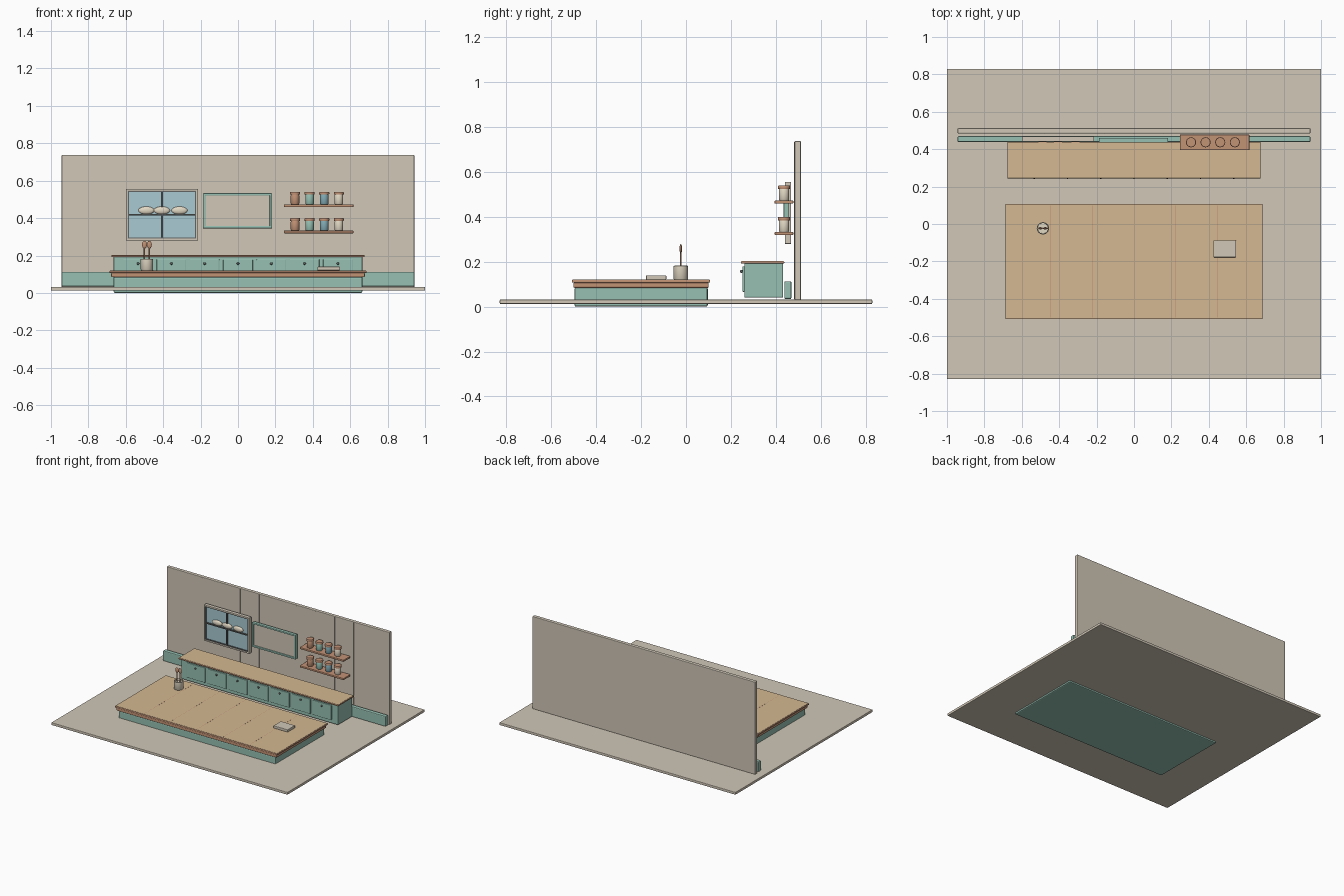
import bpy, bmesh, math
from mathutils import Matrix

if "Cube" in bpy.data.objects:
    bpy.data.objects.remove(bpy.data.objects["Cube"])


def srgb(r, g, b):
    f = lambda c: c / 12.92 if c <= 0.04045 else ((c + 0.055) / 1.055) ** 2.4
    return (f(r / 255), f(g / 255), f(b / 255), 1)


def mat(name, *rgb):
    m = bpy.data.materials.new(name)
    m.diffuse_color = srgb(*rgb)
    m.use_nodes = True
    m.node_tree.nodes["Principled BSDF"].inputs["Base Color"].default_value = m.diffuse_color
    return m


BEIGE = mat("warm_beige", 208, 199, 183)
TEAL = mat("sage_teal", 150, 192, 178)
TAN = mat("light_wood", 211, 184, 146)
BROWN = mat("brown_wood", 194, 146, 117)
GLASS = mat("pale_blue_glass", 168, 202, 210)
DARK = mat("dark_grey", 96, 100, 98)
CREAM = mat("cream", 226, 216, 196)
BLUE = mat("dusty_blue", 130, 170, 180)


def finish(bm, name, m):
    me = bpy.data.meshes.new(name)
    bm.to_mesh(me)
    bm.free()
    me.materials.append(m)
    ob = bpy.data.objects.new(name, me)
    bpy.context.collection.objects.link(ob)
    return ob


def box(name, m, x, y, z, bevel=0.0):
    """Box from (min, max) ranges, with optional rounded edges."""
    bm = bmesh.new()
    bmesh.ops.create_cube(bm, size=1)
    for v in bm.verts:
        for i, r in enumerate((x, y, z)):
            v.co[i] = r[0] if v.co[i] < 0 else r[1]
    if bevel:
        bmesh.ops.bevel(bm, geom=bm.edges[:], offset=bevel, segments=2,
                        profile=0.5, affect='EDGES')
    return finish(bm, name, m)


def smooth(ob):
    bpy.ops.object.select_all(action='DESELECT')
    ob.select_set(True)
    bpy.context.view_layer.objects.active = ob
    bpy.ops.object.shade_smooth_by_angle(angle=math.radians(40))
    return ob


def lathe(name, m, profile, loc, n=24):
    """Turned shape from (radius, height) points, ends on the axis."""
    bm = bmesh.new()
    verts = [bm.verts.new((r, 0, z)) for r, z in profile]
    edges = [bm.edges.new(p) for p in zip(verts, verts[1:])]
    bmesh.ops.spin(bm, geom=verts + edges, axis=(0, 0, 1), cent=(0, 0, 0),
                   angle=math.tau, steps=n, use_duplicate=False)
    bmesh.ops.remove_doubles(bm, verts=bm.verts[:], dist=1e-5)
    bmesh.ops.recalc_face_normals(bm, faces=bm.faces[:])
    bmesh.ops.translate(bm, verts=bm.verts[:], vec=loc)
    return smooth(finish(bm, name, m))


def ball(name, m, loc, size):
    bm = bmesh.new()
    bmesh.ops.create_uvsphere(bm, u_segments=16, v_segments=10, radius=1,
                              matrix=Matrix.LocRotScale(loc, None, size))
    return smooth(finish(bm, name, m))


def frame(name, m, x, y, z, w, bevel=0.0):
    """Four bars around a rectangle in the wall plane."""
    for i in (0, 1):
        s = -1 if i else 1
        box(f"{name}_side", m, sorted((x[i], x[i] + s * w)), y, z, bevel)
        box(f"{name}_rail", m, x, y, sorted((z[i], z[i] + s * w)), bevel)


# Room shell
box("floor", BEIGE, (-1, 1), (-0.83, 0.83), (0.012, 0.032), 0.004)
box("back_wall", BEIGE, (-0.943, 0.943), (0.484, 0.512), (0.03, 0.738), 0.004)
box("baseboard", TEAL, (-0.943, 0.943), (0.438, 0.47), (0.034, 0.113), 0.006)
for i in range(-5, 6):
    x = i * 0.16
    box("wall_seam", BEIGE, (x - 0.0015, x + 0.0015), (0.482, 0.485), (0.034, 0.734))

# Island with a two-layer top
box("island_base", TEAL, (-0.665, 0.665), (-0.497, 0.097), (0, 0.086), 0.008)
box("island_trim", BROWN, (-0.678, 0.678), (-0.502, 0.101), (0.084, 0.108), 0.005)
box("island_edge", BROWN, (-0.687, 0.687), (-0.508, 0.107), (0.107, 0.119), 0.003)
box("island_top", TAN, (-0.684, 0.684), (-0.505, 0.104), (0.118, 0.1205))
for i in range(-2, 3):
    x = i * 0.2225
    box("plank_seam", BROWN, (x - 0.001, x + 0.001), (-0.5, 0.1), (0.119, 0.1207))

# Back cabinet with seven doors
box("cabinet_body", TEAL, (-0.665, 0.665), (0.26, 0.433), (0.04, 0.195), 0.005)
box("cabinet_edge", BROWN, (-0.677, 0.677), (0.244, 0.438), (0.192, 0.202), 0.003)
box("cabinet_top", TAN, (-0.674, 0.674), (0.247, 0.435), (0.201, 0.2035))
for i in range(-3, 4):
    x = i * 0.178
    box("cabinet_door", TEAL, (x - 0.079, x + 0.079), (0.251, 0.262), (0.066, 0.18), 0.004)
    ball("door_knob", DARK, (x, 0.247, 0.157), (0.007, 0.006, 0.007))

# Window with glazing bars and loaves on its sill bar
WX, WZ = (-0.599, -0.214), (0.28, 0.556)
frame("window_frame", BEIGE, WX, (0.441, 0.468), WZ, 0.011, 0.002)
frame("window_inner", DARK, (-0.588, -0.225), (0.445, 0.466), (0.291, 0.545), 0.005)
box("window_glass", GLASS, (-0.59, -0.223), (0.453, 0.462), (0.289, 0.547))
box("window_mullion", DARK, (-0.411, -0.402), (0.444, 0.462), (0.29, 0.546))
box("window_bar", DARK, (-0.59, -0.223), (0.444, 0.462), (0.413, 0.422))
for x in (-0.49, -0.407, -0.313):
    ball("loaf", CREAM, (x, 0.45, 0.441), (0.043, 0.012, 0.021))

# Framed board
frame("board_frame", TEAL, (-0.187, 0.182), (0.435, 0.46), (0.345, 0.533), 0.013, 0.003)
box("board_panel", BEIGE, (-0.176, 0.171), (0.444, 0.456), (0.356, 0.522))

# Shelves with lidded jars
for z in (0.333, 0.473):
    box("shelf", BROWN, (0.245, 0.617), (0.395, 0.478), (z - 0.014, z), 0.003)
    for x, m in ((0.305, BROWN), (0.383, TEAL), (0.461, BLUE), (0.539, CREAM)):
        lathe("jar", m, [(0, 0), (0.02, 0), (0.023, 0.005), (0.023, 0.047),
                         (0.02, 0.054), (0, 0.054)], (x, 0.437, z))
        lathe("jar_lid", BROWN, [(0, 0.052), (0.026, 0.052), (0.027, 0.056),
                                 (0.027, 0.064), (0.025, 0.067), (0, 0.067)],
              (x, 0.437, z))

# Utensil crock, hollow, with two spoons
CX, CY = -0.487, -0.023
lathe("crock", CREAM, [(0, 0), (0.03, 0), (0.033, 0.004), (0.033, 0.06), (0.029, 0.062),
                       (0.028, 0.05), (0, 0.05)], (CX, CY, 0.1205))
for s in (-1, 1):
    x = CX + s * 0.013
    lathe("spoon_handle", BROWN, [(0, 0), (0.004, 0), (0.004, 0.11), (0, 0.11)],
          (x, CY, 0.135), 10)
    ball("spoon_head", BROWN, (x, CY, 0.258), (0.013, 0.006, 0.021))

# Recipe book
box("book", BEIGE, (0.425, 0.545), (-0.178, -0.088), (0.1205, 0.14), 0.003)
